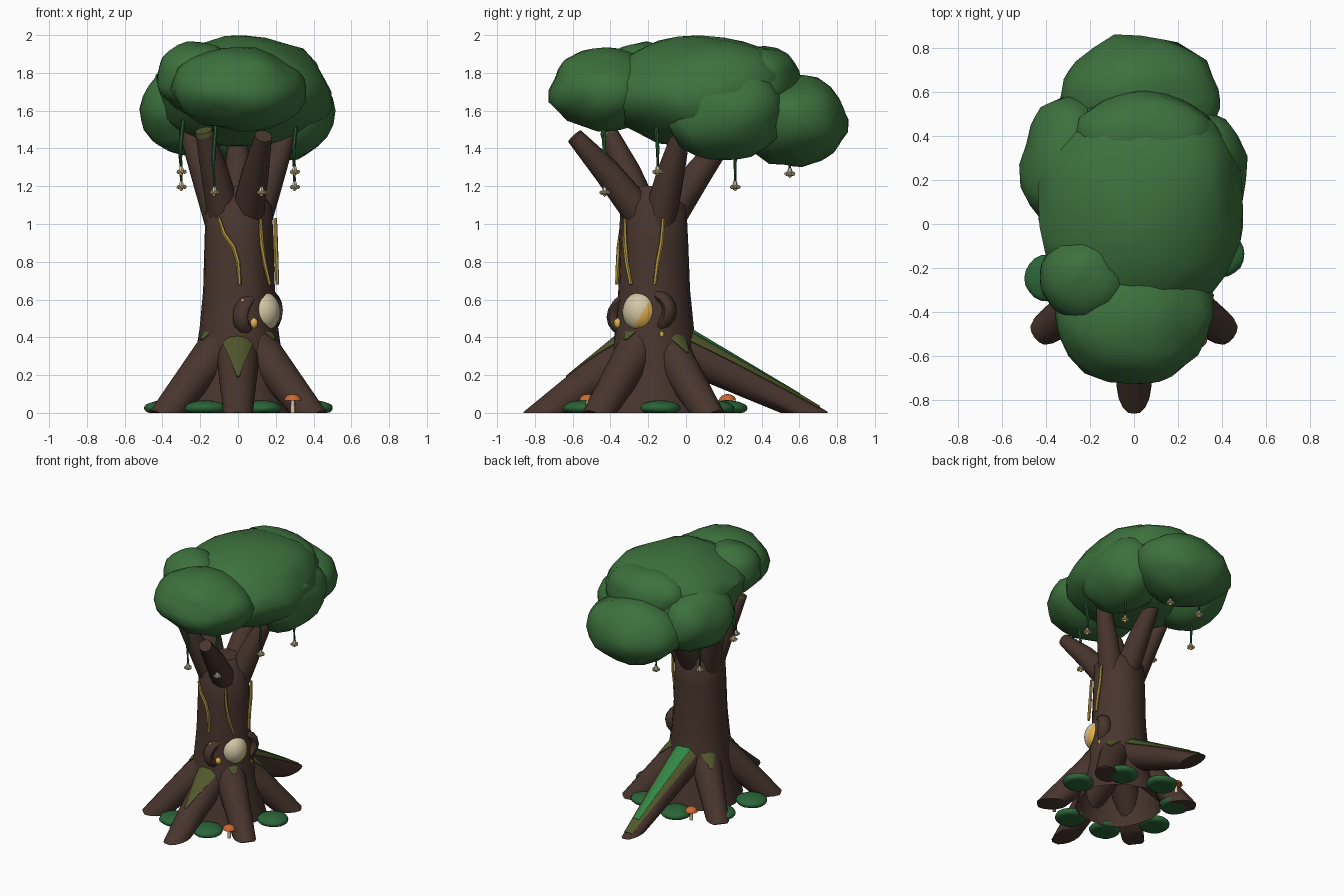
import bpy, bmesh, math
from mathutils import Vector, Matrix, noise

old = bpy.data.objects.get("Cube")
if old:
    bpy.data.objects.remove(old)


def material(name, *rgb):
    m = bpy.data.materials.new(name)
    m.use_nodes = True
    m.diffuse_color = (*rgb, 1)
    m.node_tree.nodes["Principled BSDF"].inputs["Base Color"].default_value = (*rgb, 1)
    return m


BARK = material("bark brown", .066, .036, .027)
LEAF = material("leaf green", .046, .165, .047)
SHRUB = material("deep green", .024, .13, .04)
OLIVE = material("olive moss", .085, .095, .025)
MOSS = material("bright moss", .03, .24, .06)
CREAM = material("cream", .65, .57, .37)
GOLD = material("gold", .75, .44, .08)
AMBER = material("amber sap", .46, .3, .05)
ORANGE = material("mushroom orange", .62, .14, .035)


def finish(name, bm, *mats, angle=45):
    bmesh.ops.recalc_face_normals(bm, faces=bm.faces)
    mesh = bpy.data.meshes.new(name)
    bm.to_mesh(mesh)
    bm.free()
    ob = bpy.data.objects.new(name, mesh)
    bpy.context.collection.objects.link(ob)
    for m in mats:
        mesh.materials.append(m)
    bpy.ops.object.select_all(action='DESELECT')
    ob.select_set(True)
    bpy.context.view_layer.objects.active = ob
    bpy.ops.object.shade_smooth_by_angle(angle=math.radians(angle))
    return ob


def bridge(bm, a, b):
    for k in range(len(a)):
        j = (k + 1) % len(a)
        bm.faces.new((a[k], a[j], b[j], b[k]))


def tube(name, path, radii, mat, sides=12):
    """Tapered limb along a path, cut flat at the ground."""
    bm = bmesh.new()
    pts = [Vector(p) for p in path]
    rings = []
    for i, (p, r) in enumerate(zip(pts, radii)):
        along = pts[min(i + 1, len(pts) - 1)] - pts[max(i - 1, 0)]
        turn = along.to_track_quat('Z', 'Y')
        angles = [math.tau * k / sides for k in range(sides)]
        rings.append([bm.verts.new(p + turn @ Vector((r * math.cos(a), r * math.sin(a), 0)))
                      for a in angles])
    for a, b in zip(rings, rings[1:]):
        bridge(bm, a, b)
    bm.faces.new(rings[0])
    bm.faces.new(rings[-1])
    bmesh.ops.bisect_plane(bm, geom=bm.verts[:] + bm.edges[:] + bm.faces[:],
                           plane_co=(0, 0, 0), plane_no=(0, 0, 1), clear_inner=True)
    bmesh.ops.holes_fill(bm, edges=[e for e in bm.edges if e.is_boundary])
    return finish(name, bm, mat)


def blob(name, centre, size, mat, detail=3, rough=0.0):
    """Rounded lump with soft unevenness."""
    bm = bmesh.new()
    bmesh.ops.create_icosphere(bm, subdivisions=detail, radius=1)
    for v in bm.verts:
        k = 1 + rough * noise.noise(v.co * 1.9 + Vector(centre) * 7)
        v.co = Vector(centre) + Vector([c * s * k for c, s in zip(v.co, size)])
        v.co.z = max(v.co.z, 0)
    return finish(name, bm, mat)


# Trunk with a flared foot, open underneath
bm = bmesh.new()
profile = [(0, .30), (.2, .245), (.45, .208), (.65, .19), (.9, .183), (1.1, .175), (1.2, .1)]
rings = []
for z, r in profile:
    ring = []
    for k in range(16):
        a = math.tau * k / 16
        rr = r * (1 + .03 * math.sin(a * 5 + z * 2))
        ring.append(bm.verts.new((rr * math.cos(a), -.17 + rr * math.sin(a), z)))
    rings.append(ring)
for a, b in zip(rings, rings[1:]):
    bridge(bm, a, b)
bm.faces.new(rings[-1])
finish("trunk", bm, BARK)


def moss(name, a, b, r0, r1, reach, w0, w1, mat, lift=.006):
    """Thin patch hugging the upper side of a root, narrowing from w0 to w1 radians."""
    bm = bmesh.new()
    d = (b - a).normalized()
    up = (Vector((0, 0, 1)) - d * d.z).normalized()
    side = d.cross(up)
    rows = []
    for i in range(9):
        t = reach * i / 8
        w = w0 + (w1 - w0) * i / 8
        r = r0 + (r1 - r0) * t + lift
        rows.append([bm.verts.new(a.lerp(b, t) + (up * math.cos(w * k / 4)
                                                  + side * math.sin(w * k / 4)) * r)
                     for k in range(-4, 5)])
    for p, q in zip(rows, rows[1:]):
        for k in range(8):
            bm.faces.new((p[k], p[k + 1], q[k + 1], q[k]))
    bmesh.ops.recalc_face_normals(bm, faces=bm.faces)
    bmesh.ops.solidify(bm, geom=bm.faces[:], thickness=.006)
    finish(name, bm, mat)


def root(name, start, end, r0, r1, reach, w0, w1):
    a, b = Vector(start), Vector(end)
    tube(name, (a, a.lerp(b, .5), b), (r0, (r0 + r1) / 2, r1), BARK, 16)
    moss(name + "_moss", a, b, r0, r1, reach, w0, w1, OLIVE)
    return a, b, r0, r1


root("front_root", (0, -.25, .35), (0, -.82, -.055), .12, .072, .58, .95, .08)
for s, side in ((1, "left"), (-1, "right")):
    root(side + "_front_root", (s * .1, -.25, .35), (s * .41, -.485, -.04), .11, .075, .1, .3, .1)
    root(side + "_back_root", (s * .09, -.1, .345), (s * .38, .14, -.04), .11, .075, .25, .6, .1)
back = root("back_root", (0, -.05, .35), (0, .73, -.04), .115, .05, .94, 1.05, .6)
moss("back_root_moss_strip", *back, .8, .5, .3, MOSS, .009)

# Branches, five around the crown
for name, base, tip in (
        ("right_front_branch", (-.07, -.22, 1.04), (-.18, -.41, 1.49)),
        ("left_front_branch", (.05, -.24, 1.05), (.135, -.59, 1.465)),
        ("left_branch", (.09, -.14, 1.02), (.27, -.02, 1.5)),
        ("right_branch", (-.09, -.14, 1.02), (-.27, -.02, 1.5)),
        ("back_branch", (0, -.1, 1.02), (0, .24, 1.5))):
    p, q = Vector(base), Vector(tip)
    tube(name, (p, p.lerp(q, .5) + Vector((0, 0, .015)), q), (.09, .073, .046), BARK)
    if name == "right_front_branch":
        d = (q - p).normalized()
        tube("branch_moss_tip", (q - d * .02, q + d * .006), (.049, .045), OLIVE)

# Canopy lumps
for name, c, s in (
        ("main_canopy", (.03, .08, 1.7), (.47, .53, .3)),
        ("front_canopy", (0, -.42, 1.71), (.36, .3, .22)),
        ("back_canopy", (.03, .57, 1.55), (.36, .285, .24)),
        ("upper_back_canopy", (.05, .39, 1.76), (.33, .21, .185)),
        ("left_canopy", (.265, .2, 1.6), (.25, .33, .265)),
        ("right_canopy", (-.28, .27, 1.61), (.235, .31, .24)),
        ("right_front_canopy", (-.22, -.24, 1.78), (.215, .2, .185))):
    blob(name, c, s, LEAF, 3, .12)

# Hanging vines with pale flowers
for y, x, z in ((-.43, .125, 1.18), (-.15, .3, 1.29), (.26, .3, 1.21), (.55, .13, 1.28)):
    for s in (1, -1):
        px = s * x
        tube("vine", ((px + .01, y - .01, 1.55), (px - .005, y, (z + 1.5) / 2), (px, y, z)),
             (.011, .01, .008), SHRUB, 6)
        bm = bmesh.new()
        bmesh.ops.create_cone(bm, cap_ends=True, segments=6, radius1=.02, radius2=.008,
                              depth=.035, matrix=Matrix.Translation((px, y, z)))
        for k in range(5):
            t = math.tau * k / 5
            spot = Vector((px + .018 * math.cos(t), y + .018 * math.sin(t), z - .014))
            bmesh.ops.create_icosphere(bm, subdivisions=1, radius=.012,
                                       matrix=Matrix.Translation(spot))
        finish("flower", bm, CREAM, angle=20)
        blob("flower_heart", (px, y, z - .024), (.012, .012, .012), GOLD, 1)

# Hollow rim around the egg
turn = Matrix.Rotation(math.radians(-32), 3, 'Z')
hub = Vector((.105, -.235, .525))
bm = bmesh.new()
rings = []
for i in range(20):
    t = math.tau * i / 20
    out = Vector((0, math.cos(t), math.sin(t)))
    centre = Vector((0, out.y * .175, out.z * .108 + out.y * .018))
    ring = []
    for k in range(8):
        u = math.tau * k / 8
        off = out * (.034 * math.cos(u)) + Vector((.045 * math.sin(u), 0, 0))
        ring.append(bm.verts.new(hub + turn @ (centre + off)))
    rings.append(ring)
for i in range(20):
    bridge(bm, rings[i], rings[(i + 1) % 20])
finish("hollow_rim", bm, BARK)

# Egg with a gold lower back side
egg = blob("egg", (.128, -.238, .535), (.096, .098, .108), CREAM, 4)
egg.data.materials.append(GOLD)
for f in egg.data.polygons:
    f.material_index = int(f.normal.dot(Vector((.25, .75, -.55))) > .3)

# Gold crystals by the hollow
for p, r in (((.085, -.36, .475), .024), ((.025, -.37, .59), .014), ((.2, -.13, .415), .016)):
    blob("crystal", p, (r, r, r * 1.3), GOLD, 1)

# Sap veins on the bark
for path in (((-.1, -.335, 1.03), (-.075, -.345, .95), (-.025, -.355, .88),
              (0, -.36, .8), (.01, -.367, .68)),
             ((.12, -.32, 1.03), (.125, -.323, .9), (.14, -.315, .8), (.168, -.292, .68)),
             ((.197, -.12, 1.03), (.2, -.13, .9), (.203, -.15, .8), (.208, -.165, .68))):
    tube("sap_vein", path, [.01] + [.012] * (len(path) - 2) + [.01], AMBER, 6)

# Low shrubs around the foot
for deg in (5, 54, 100, 146, 191, 244, 288):
    t = math.radians(deg)
    blob("ground_shrub", (.395 * math.cos(t), -.17 + .395 * math.sin(t), .025),
         (.11, .107, .042), SHRUB, 3, .05)

# Mushrooms
for x, y in ((.29, -.52), (-.2, .22)):
    tube("mushroom_stem", ((x, y, 0), (x, y, .07)), (.013, .01), CREAM, 8)
    bm = bmesh.new()
    bmesh.ops.create_uvsphere(bm, u_segments=12, v_segments=8, radius=.045)
    for v in bm.verts:
        v.co = Vector((x + v.co.x, y + v.co.y, .066 + max(v.co.z, 0) * .75))
    bmesh.ops.remove_doubles(bm, verts=bm.verts, dist=.0005)
    finish("mushroom_cap", bm, ORANGE)
